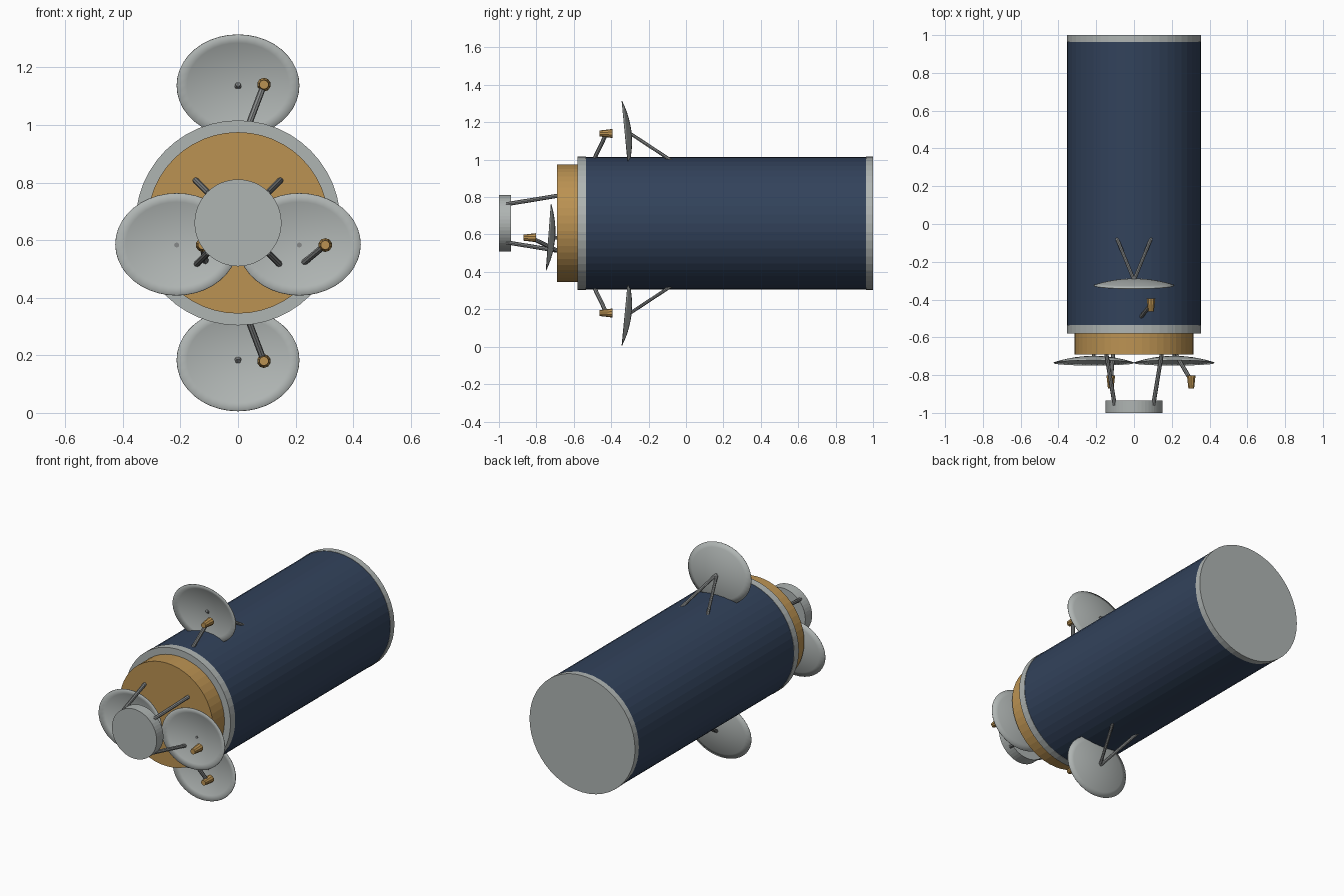
import bpy, bmesh, math
from mathutils import Vector, Matrix

cube = bpy.data.objects.get("Cube")
if cube:
    bpy.data.objects.remove(cube)

AXIS_Z = 0.66


def material(name, rgb):
    m = bpy.data.materials.new(name)
    m.use_nodes = True
    m.diffuse_color = (*rgb, 1)
    bsdf = next(n for n in m.node_tree.nodes if n.type == 'BSDF_PRINCIPLED')
    bsdf.inputs["Base Color"].default_value = (*rgb, 1)
    return m


NAVY = material("navy_blue", (0.032, 0.055, 0.105))
GREY = material("light_grey", (0.43, 0.46, 0.45))
GOLD = material("gold", (0.50, 0.29, 0.085))
STEEL = material("strut_grey", (0.24, 0.25, 0.25))


def finish(bm, name, mat, smooth=False):
    bmesh.ops.recalc_face_normals(bm, faces=bm.faces)
    mesh = bpy.data.meshes.new(name)
    bm.to_mesh(mesh)
    bm.free()
    mesh.materials.append(mat)
    if smooth:
        mesh.shade_smooth()
    ob = bpy.data.objects.new(name, mesh)
    bpy.context.collection.objects.link(ob)
    return ob


def rod(name, a, b, r1, r2, mat, sides):
    """Closed cylinder or cone from point a to point b."""
    a, b = Vector(a), Vector(b)
    turn = (b - a).to_track_quat('Z', 'Y').to_matrix().to_4x4()
    bm = bmesh.new()
    bmesh.ops.create_cone(bm, cap_ends=True, segments=sides, radius1=r1, radius2=r2,
                          depth=(b - a).length,
                          matrix=Matrix.Translation((a + b) / 2) @ turn)
    return finish(bm, name, mat)


def drum(name, y1, y2, r, mat):
    return rod(name, (0, y1, AXIS_Z), (0, y2, AXIS_Z), r, r, mat, 48)


def strut(name, a, b, r=0.011):
    return rod(name, a, b, r, r, STEEL, 8)


def dish(name, apex, tilt, rx=0.213, rz=0.178, depth=0.034, sides=40, rings=6):
    """Shallow oval bowl opening to the front, with its apex at the back."""
    bm = bmesh.new()
    centre = bm.verts.new((0, 0, 0))
    last = None
    for i in range(1, rings + 1):
        t = i / rings
        ring = [bm.verts.new((rx * t * math.cos(a), -depth * t * t, rz * t * math.sin(a)))
                for a in (2 * math.pi * k / sides for k in range(sides))]
        for k in range(sides):
            n = (k + 1) % sides
            if last:
                bm.faces.new((last[k], last[n], ring[n], ring[k]))
            else:
                bm.faces.new((centre, ring[n], ring[k]))
        last = ring
    ob = finish(bm, name, GREY, smooth=True)
    ob.location = apex
    ob.rotation_euler.x = math.radians(tilt)
    shell = ob.modifiers.new("shell", 'SOLIDIFY')
    shell.thickness = 0.003
    shell.offset = 0
    return ob


def feed(name, x, y, z):
    """Gold horn whose wide end looks back at the dish."""
    return rod(name, (x, y - 0.034, z), (x, y + 0.034, z), 0.016, 0.024, GOLD, 10)


# Main body
drum("main_body", -0.535, 0.963, 0.354, NAVY)
drum("rear_cap", 0.963, 1.0, 0.356, GREY)
drum("front_collar", -0.58, -0.535, 0.356, GREY)
drum("front_plate", -0.69, -0.58, 0.315, GOLD)

# Front disc on four splayed legs
drum("front_disc", -1.0, -0.935, 0.151, GREY)
for sx in (-1, 1):
    for sz in (-1, 1):
        strut("disc_leg", (sx * 0.148, -0.68, AXIS_Z + sz * 0.148),
              (sx * 0.102, -0.96, AXIS_Z + sz * 0.102))

# Upper and lower dishes with rear braces and offset feeds
for label, s in (("upper", 1), ("lower", -1)):
    z = AXIS_Z + s * 0.48
    dish(label + "_dish", (0, -0.292, z), 5.5 * s)
    for sx in (-1, 1):
        strut(label + "_dish_brace", (0, -0.298, z),
              (sx * 0.093, -0.07, AXIS_Z + s * 0.33), 0.009)
    feed(label + "_feed", 0.09, -0.428, z)
    strut(label + "_feed_arm", (0.09, -0.425, z),
          (0.035, -0.495, AXIS_Z + s * 0.335))

# Two dishes on the front plate
for label, s, foot_x in (("left", 1, 0.215), ("right", -1, -0.11)):
    x, z = s * 0.213, 0.583
    dish(label + "_dish", (x, -0.701, z), -4.3)
    strut(label + "_dish_mount", (x, -0.706, z), (x, -0.68, z), 0.009)
    feed(label + "_feed", x + 0.09, -0.836, z)
    strut(label + "_feed_arm", (x + 0.09, -0.83, z), (foot_x, -0.68, 0.51))
